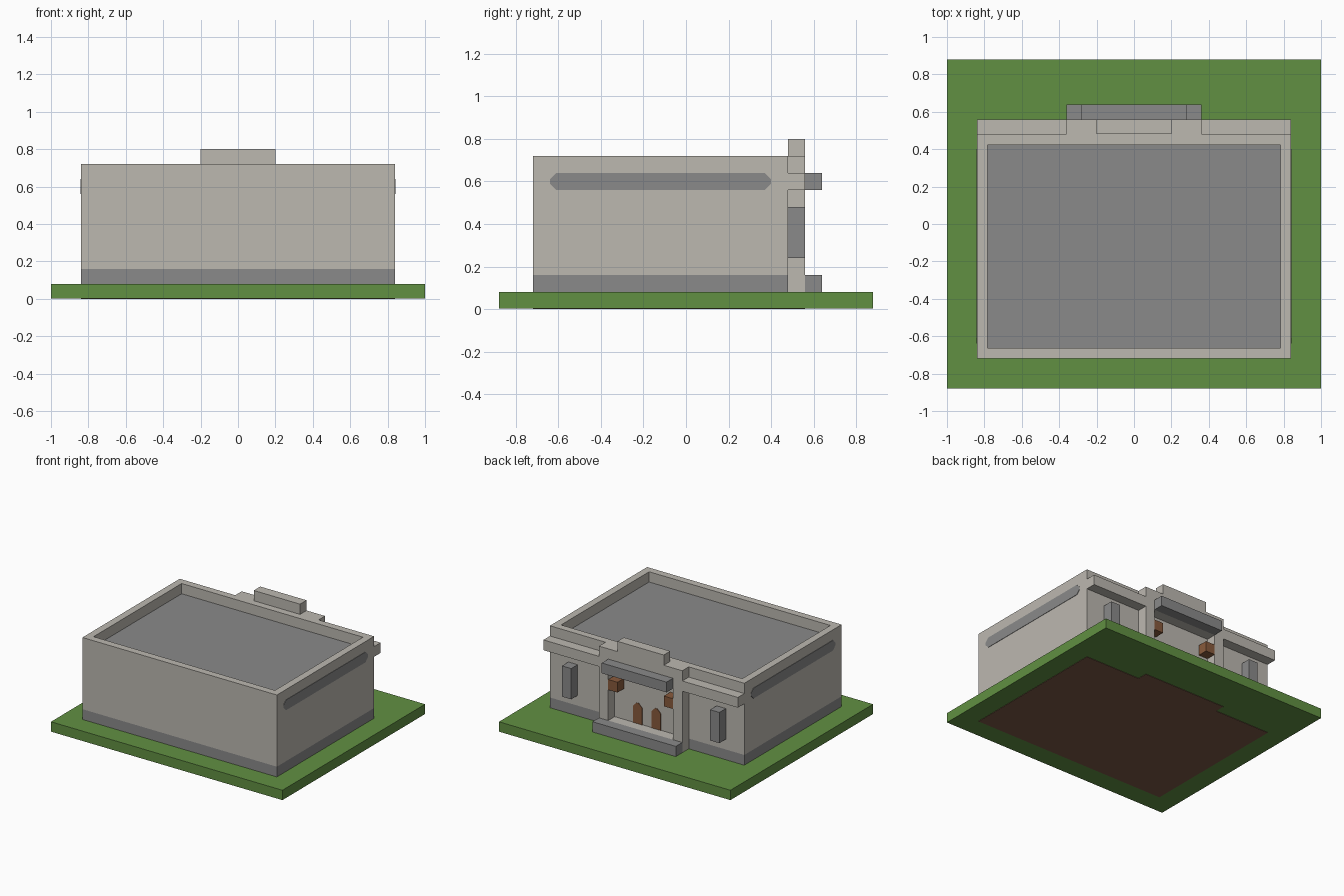
import bpy, bmesh

if "Cube" in bpy.data.objects:
    bpy.data.objects.remove(bpy.data.objects["Cube"], do_unlink=True)

U = 0.08  # building module


def material(name, rgb):
    lin = [(c / 255 / 12.92) if c < 11 else ((c / 255 + 0.055) / 1.055) ** 2.4 for c in rgb]
    m = bpy.data.materials.new(name)
    m.use_nodes = True
    m.diffuse_color = (*lin, 1)
    bsdf = m.node_tree.nodes["Principled BSDF"]
    bsdf.inputs["Base Color"].default_value = (*lin, 1)
    bsdf.inputs["Roughness"].default_value = 0.9
    return m


stone = material("light stone", (188, 184, 176))
grey = material("dark grey stone", (138, 138, 138))
grass = material("grass green", (97, 144, 66))
wood = material("wood brown", (136, 90, 60))
soil = material("soil brown", (122, 88, 70))


def finish(name, bm, *mats):
    bmesh.ops.recalc_face_normals(bm, faces=bm.faces)
    me = bpy.data.meshes.new(name)
    bm.to_mesh(me)
    bm.free()
    for m in mats:
        me.materials.append(m)
    ob = bpy.data.objects.new(name, me)
    bpy.context.collection.objects.link(ob)
    return ob


def box_bm(x, y, z):
    bm = bmesh.new()
    bmesh.ops.create_cube(bm, size=1)
    for v in bm.verts:
        v.co = [lo + (c + 0.5) * (hi - lo) for c, (lo, hi) in zip(v.co, (x, y, z))]
    return bm


def box(name, x, y, z, mat):
    return finish(name, box_bm(x, y, z), mat)


def plate(name, points, push, mat):
    """Flat outline pushed out into a thin plate."""
    bm = bmesh.new()
    f = bm.faces.new([bm.verts.new(p) for p in points])
    ext = bmesh.ops.extrude_face_region(bm, geom=[f])["geom"]
    bmesh.ops.translate(bm, vec=push, verts=[v for v in ext if isinstance(v, bmesh.types.BMVert)])
    return finish(name, bm, mat)


HALF_W, WALL_F, WALL_B = 10.5 * U, -9 * U, 6 * U
PORCH = (WALL_B, WALL_B + U)
STEP = (WALL_B + U, WALL_B + 2 * U)
TOP = 9 * U

# Lawn with a soil footprint underneath
box("lawn", (-1, 1), (-11 * U, 11 * U), (0.003, U), grass)
box("soil_main", (-HALF_W, HALF_W), (WALL_F, WALL_B), (0, 0.01), soil)
box("soil_porch", (-0.36, 0.36), PORCH, (0, 0.01), soil)

# Plinth and walls, with a sunken roof behind a parapet
box("plinth", (-HALF_W, HALF_W), (WALL_F, WALL_B), (U, 2 * U), grey)
bm = box_bm((-HALF_W, HALF_W), (WALL_F, WALL_B), (2 * U, TOP))
bm.normal_update()
roof = max(bm.faces, key=lambda f: f.calc_center_median().z)
bmesh.ops.inset_region(bm, faces=[roof], thickness=U)
roof = bmesh.ops.extrude_discrete_faces(bm, faces=[roof])["faces"][0]
bmesh.ops.translate(bm, vec=(0, 0, -U), verts=roof.verts)
roof.material_index = 1
finish("walls_and_roof", bm, stone, grey)

# Entrance: entablature, tablet, floor, step and canopy
box("entablature", (-0.28, 0.28), PORCH, (7 * U, TOP), stone)
box("roof_tablet", (-0.2, 0.2), PORCH, (TOP, TOP + U), stone)
box("porch_floor", (-0.28, 0.28), PORCH, (U, 2 * U), stone)
box("entrance_step", (-0.36, 0.36), STEP, (U, 2 * U), grey)
box("canopy", (-0.28, 0.28), STEP, (7 * U, 8 * U), grey)

# Paired parts on the left and right
C = 0.03  # corner cut
for side, s in (("left", 1), ("right", -1)):
    def pair(name, x0, x1, y, z, mat):
        box(f"{side}_{name}", sorted((s * x0, s * x1)), y, z, mat)

    pair("pilaster", 0.28, 0.36, PORCH, (U, TOP), stone)
    pair("cornice", 0.36, HALF_W, PORCH, (7 * U, 8 * U), stone)
    pair("window_box", 0.6, 0.68, PORCH, (3 * U, 6 * U), grey)
    pair("lantern", 0.2, 0.28, PORCH, (5 * U, 6 * U), wood)

    # Long cut-cornered band on the side wall
    y0, y1, z0, z1, x = -8 * U, 5 * U, 7 * U, 8 * U, s * HALF_W
    outline = [(y0 + C, z0), (y1 - C, z0), (y1, z0 + C), (y1, z1 - C),
               (y1 - C, z1), (y0 + C, z1), (y0, z1 - C), (y0, z0 + C)]
    plate(f"{side}_band", [(x, y, z) for y, z in outline], (s * 0.003, 0, 0), grey)

    # Door with cut top corners
    a, b, z0, z1 = s * U - U / 2, s * U + U / 2, 2 * U, 4 * U
    outline = [(a, z0), (b, z0), (b, z1 - C), (b - C, z1), (a + C, z1), (a, z1 - C)]
    plate(f"{side}_door", [(px, WALL_B, pz) for px, pz in outline], (0, 0.004, 0), wood)
